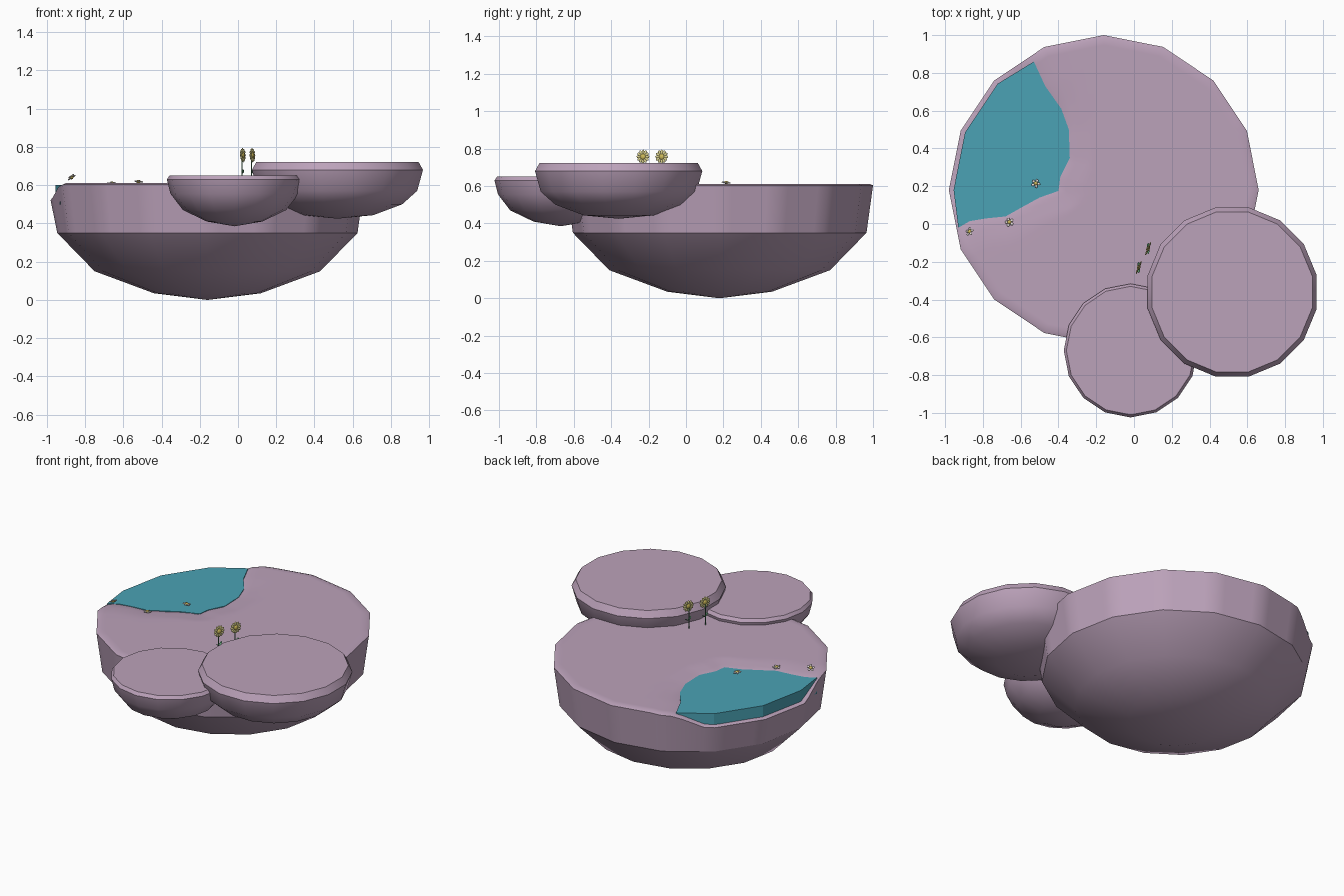
import bpy, bmesh, math
from math import cos, sin, pi, radians
from mathutils import Vector, Matrix
from mathutils.geometry import intersect_point_line

if "Cube" in bpy.data.objects:
    bpy.data.objects.remove(bpy.data.objects["Cube"])


def mat(name, rgb):
    m = bpy.data.materials.new(name)
    m.diffuse_color = (*rgb, 1)
    m.use_nodes = True
    m.node_tree.nodes["Principled BSDF"].inputs["Base Color"].default_value = m.diffuse_color
    return m


ROCK = mat("mauve_ground", (0.50, 0.36, 0.49))
WATER = mat("water", (0.07, 0.36, 0.46))
YELLOW = mat("yellow_petal", (0.72, 0.66, 0.28))
WHITE = mat("white_petal", (0.80, 0.75, 0.72))
CORE = mat("flower_core", (0.60, 0.48, 0.10))
GREEN = mat("green_stem", (0.10, 0.32, 0.16))


def finish(bm, name, material, angle=None):
    bmesh.ops.remove_doubles(bm, verts=bm.verts, dist=1e-5)
    bmesh.ops.recalc_face_normals(bm, faces=bm.faces)
    me = bpy.data.meshes.new(name)
    bm.to_mesh(me)
    bm.free()
    me.materials.append(material)
    ob = bpy.data.objects.new(name, me)
    bpy.context.collection.objects.link(ob)
    if angle:
        bpy.ops.object.select_all(action='DESELECT')
        ob.select_set(True)
        bpy.context.view_layer.objects.active = ob
        bpy.ops.object.shade_smooth_by_angle(angle=radians(angle))
    return ob


def bridge(bm, a, b):
    n = len(a)
    for i in range(n):
        bm.faces.new((a[i], a[(i + 1) % n], b[(i + 1) % n], b[i]))


def fan(bm, ring, tip):
    v = bm.verts.new(tip)
    n = len(ring)
    for i in range(n):
        bm.faces.new((ring[i], ring[(i + 1) % n], v))


def ring16(c, r, turn=0, sub=1):
    # 16-sided outline, each side split into sub pieces
    p = [Vector((c[0] + r * cos(turn + i * pi / 8), c[1] + r * sin(turn + i * pi / 8))) for i in range(16)]
    return [p[i].lerp(p[(i + 1) % 16], k / sub) for i in range(16) for k in range(sub)]


# pond shoreline, used for both the dip in the ground and the water
shore = [Vector(p) for p in [(-0.53, 0.86), (-0.47, 0.73), (-0.385, 0.61), (-0.345, 0.5), (-0.34, 0.35),
         (-0.39, 0.25), (-0.40, 0.175), (-0.5, 0.14), (-0.6, 0.085), (-0.68, 0.04),
         (-0.78, 0.03), (-0.87, 0.015), (-0.93, -0.02)]]
line = [Vector((-0.60, 1.02))] + shore + [Vector((-1.08, -0.1))]
region = line + [Vector((-1.3, 1.0))]


def ground_z(p):
    d = 9
    for a, b in zip(line, line[1:]):
        q, t = intersect_point_line(p, a, b)
        q = a.lerp(b, min(1, max(0, t)))
        d = min(d, (p - q).length)
    inside = False
    for a, b in zip(region, region[1:] + region[:1]):
        if (a.y > p.y) != (b.y > p.y) and p.x < a.x + (p.y - a.y) * (b.x - a.x) / (b.y - a.y):
            inside = not inside
    return 0.600 + (max(-0.07, -0.4 * d) if inside else min(0.012, 0.1 * d))


# main island: rounded underside
C = (-0.16, 0.18)
bm = bmesh.new()
under = [[bm.verts.new((*p, z)) for p in ring16(C, r)]
         for r, z in [(0.785, 0.35), (0.59, 0.15), (0.28, 0.035)]]
for a, b in zip(under, under[1:]):
    bridge(bm, a, b)
fan(bm, under[-1], (*C, 0))
finish(bm, "main_island_underside", ROCK, 45)

# main island: rim and top surface with the pond dip
bm = bmesh.new()
rings = [[bm.verts.new((*p, 0.35)) for p in ring16(C, 0.785, 0, 5)]]
for k, r in enumerate([0.82, 0.80] + [0.80 * (1 - i / 24) for i in range(1, 24)]):
    rings.append([bm.verts.new((*p, ground_z(p) - (0.008 if k == 0 else 0))) for p in ring16(C, r, 0, 5)])
for a, b in zip(rings, rings[1:]):
    bridge(bm, a, b)
fan(bm, rings[-1], (*C, 0.612))
finish(bm, "main_island_top", ROCK, 45)

# pond water
bm = bmesh.new()
edge = shore + [Vector((C[0] + 0.795 * cos(a), C[1] + 0.795 * sin(a))) for a in (pi, pi * 7 / 8, pi * 3 / 4)]
f = bm.faces.new([bm.verts.new((p.x, p.y, 0.602)) for p in edge])
ext = bmesh.ops.extrude_face_region(bm, geom=[f], use_keep_orig=True)
for v in ext["geom"]:
    if isinstance(v, bmesh.types.BMVert):
        v.co.z = 0.50
finish(bm, "pond_water", WATER)


# smaller floating islands
def islet(name, c, profile, turn):
    bm = bmesh.new()
    rs = [[bm.verts.new((*p, z)) for p in ring16(c, r, turn)] for r, z in profile[:-1]]
    bm.faces.new(rs[0])
    for a, b in zip(rs, rs[1:]):
        bridge(bm, a, b)
    fan(bm, rs[-1], (*c, profile[-1][1]))
    finish(bm, name, ROCK, 40)


islet("large_islet", (0.52, -0.36), [(0.432, 0.722), (0.456, 0.68), (0.425, 0.57), (0.345, 0.50),
                                    (0.19, 0.443), (0, 0.425)], pi / 16)
islet("small_islet", (-0.018, -0.67), [(0.34, 0.65), (0.354, 0.63), (0.335, 0.555), (0.27, 0.47),
                                      (0.145, 0.41), (0, 0.385)], 0)


# flowers: petals around a flattened core, built facing local z
def flower(name, pos, normal, radius, petals, width, material):
    place = Matrix.Translation(pos) @ Vector(normal).to_track_quat('Z', 'Y').to_matrix().to_4x4()
    bm = bmesh.new()
    for i in range(petals):
        m = (place @ Matrix.Rotation(i * 2 * pi / petals, 4, 'Z')
             @ Matrix.Translation((radius * 0.62, 0, 0)) @ Matrix.Diagonal((radius * 0.38, width, 0.004, 1)))
        bmesh.ops.create_uvsphere(bm, u_segments=8, v_segments=5, radius=1, matrix=m)
    finish(bm, name + "_petals", material, 60)
    bm = bmesh.new()
    bmesh.ops.create_uvsphere(bm, u_segments=10, v_segments=6, radius=1,
                              matrix=place @ Matrix.Diagonal((radius * 0.45, radius * 0.45, 0.009, 1)))
    finish(bm, name + "_core", CORE, 60)


for i, (pos, n) in enumerate([((-0.87, -0.04, 0.642), (-0.6, 0.4, 0.8)),
                              ((-0.66, 0.01, 0.611), (0, 0.1, 1)),
                              ((-0.52, 0.215, 0.619), (0.1, 0.1, 1))]):
    flower(f"pond_blossom_{i + 1}", pos, n, 0.025, 5, 0.008, WHITE)

# tall daisies with stem and leaves
for i, (x, y) in enumerate([(0.025, -0.23), (0.075, -0.13)]):
    flower(f"daisy_{i + 1}", (x, y, 0.757), (0.92, -0.39, 0.05), 0.038, 12, 0.0085, YELLOW)
    bm = bmesh.new()
    bmesh.ops.create_cone(bm, cap_ends=True, segments=6, radius1=0.003, radius2=0.003, depth=0.15,
                          matrix=Matrix.Translation((x - 0.004, y, 0.682)))
    for s in (-1, 1):
        m = (Matrix.Translation((x, y + s * 0.014, 0.672)) @ Matrix.Rotation(s * 0.6, 4, 'X')
             @ Matrix.Diagonal((0.007, 0.018, 0.003, 1)))
        bmesh.ops.create_uvsphere(bm, u_segments=8, v_segments=5, radius=1, matrix=m)
    finish(bm, f"daisy_{i + 1}_stem", GREEN, 60)
